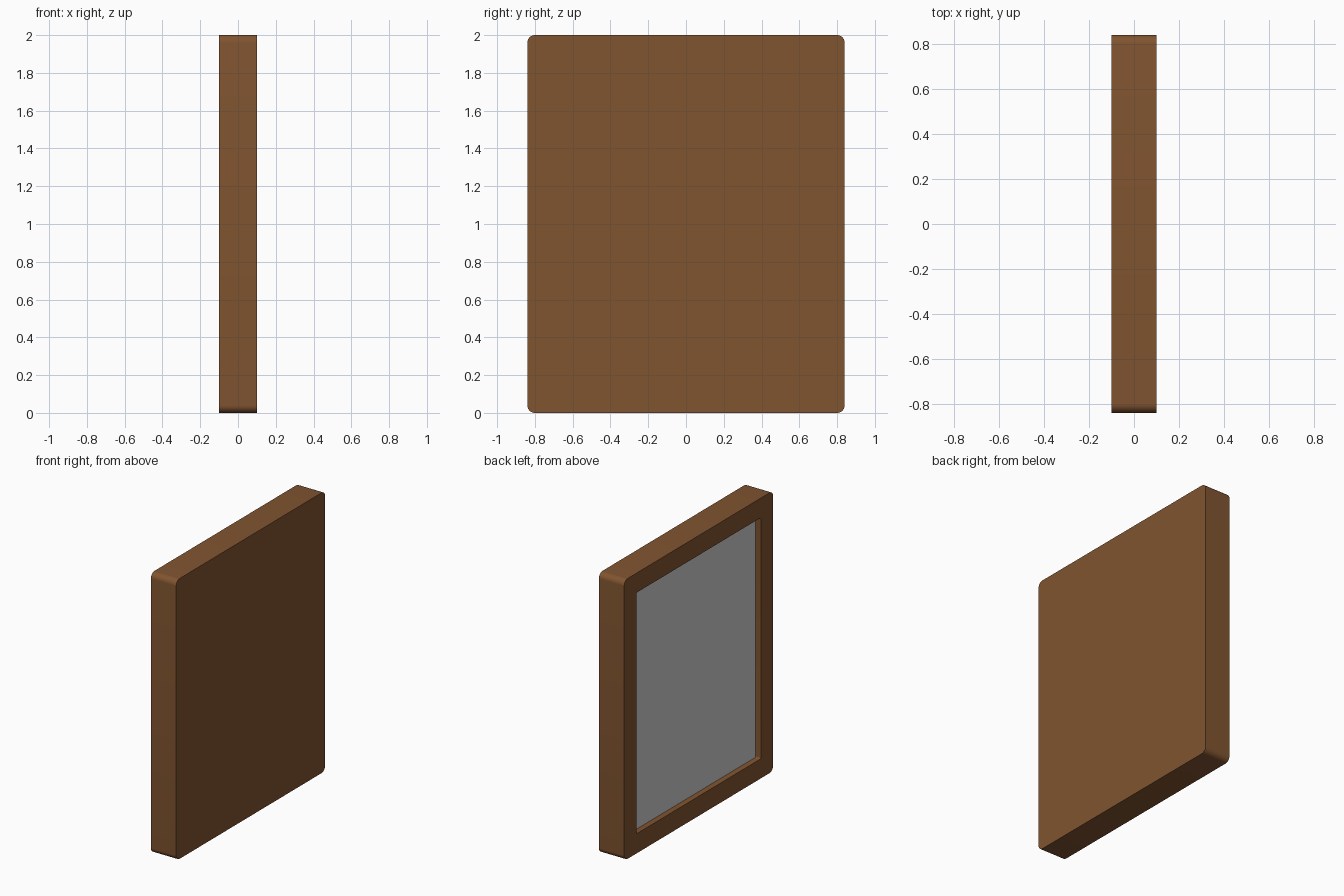
import bpy, bmesh, math

if "Cube" in bpy.data.objects:
    bpy.data.objects.remove(bpy.data.objects["Cube"])


def material(name, rgb):
    m = bpy.data.materials.new(name)
    m.diffuse_color = (*rgb, 1)
    m.use_nodes = True
    m.node_tree.nodes["Principled BSDF"].inputs["Base Color"].default_value = m.diffuse_color
    return m


def outline(bm, x, half_w, half_h, r, steps=8):
    """Ring of vertices around a rounded rectangle in the YZ plane."""
    ring = []
    for k, (sy, sz) in enumerate([(1, 1), (-1, 1), (-1, -1), (1, -1)]):
        for i in range(steps + 1):
            a = math.pi / 2 * (k + i / steps)
            ring.append(bm.verts.new((x, sy * (half_w - r) + r * math.cos(a),
                                      1 + sz * (half_h - r) + r * math.sin(a))))
    return ring


def skin(name, sections, mat):
    """Join successive outlines and cap both ends."""
    bm = bmesh.new()
    rings = [outline(bm, *s) for s in sections]
    for a, b in zip(rings, rings[1:]):
        n = len(a)
        for i in range(n):
            j = (i + 1) % n
            bm.faces.new((a[i], a[j], b[j], b[i]))
    bm.faces.new(rings[0])
    bm.faces.new(rings[-1])
    bmesh.ops.recalc_face_normals(bm, faces=bm.faces)
    me = bpy.data.meshes.new(name)
    bm.to_mesh(me)
    bm.free()
    me.materials.append(mat)
    ob = bpy.data.objects.new(name, me)
    bpy.context.collection.objects.link(ob)
    bpy.ops.object.select_all(action='DESELECT')
    ob.select_set(True)
    bpy.context.view_layer.objects.active = ob
    bpy.ops.object.shade_smooth_by_angle(angle=math.radians(30))
    return ob


brown = material("brown_wood", (0.22, 0.09, 0.03))
grey = material("light_grey", (0.62, 0.62, 0.62))

W, H, BORDER = 0.84, 1.0, 0.14
w, h = W - BORDER, H - BORDER

# Wooden frame: solid back on +x, recessed opening on -x
skin("frame", [(0.1, W, H, 0.04), (-0.1, W, H, 0.04),
               (-0.1, w, h, 0.008), (-0.05, w, h, 0.008)], brown)

# Grey panel set in the recess
skin("panel", [(-0.05, w, h, 0.008), (-0.059, w, h, 0.008)], grey)
